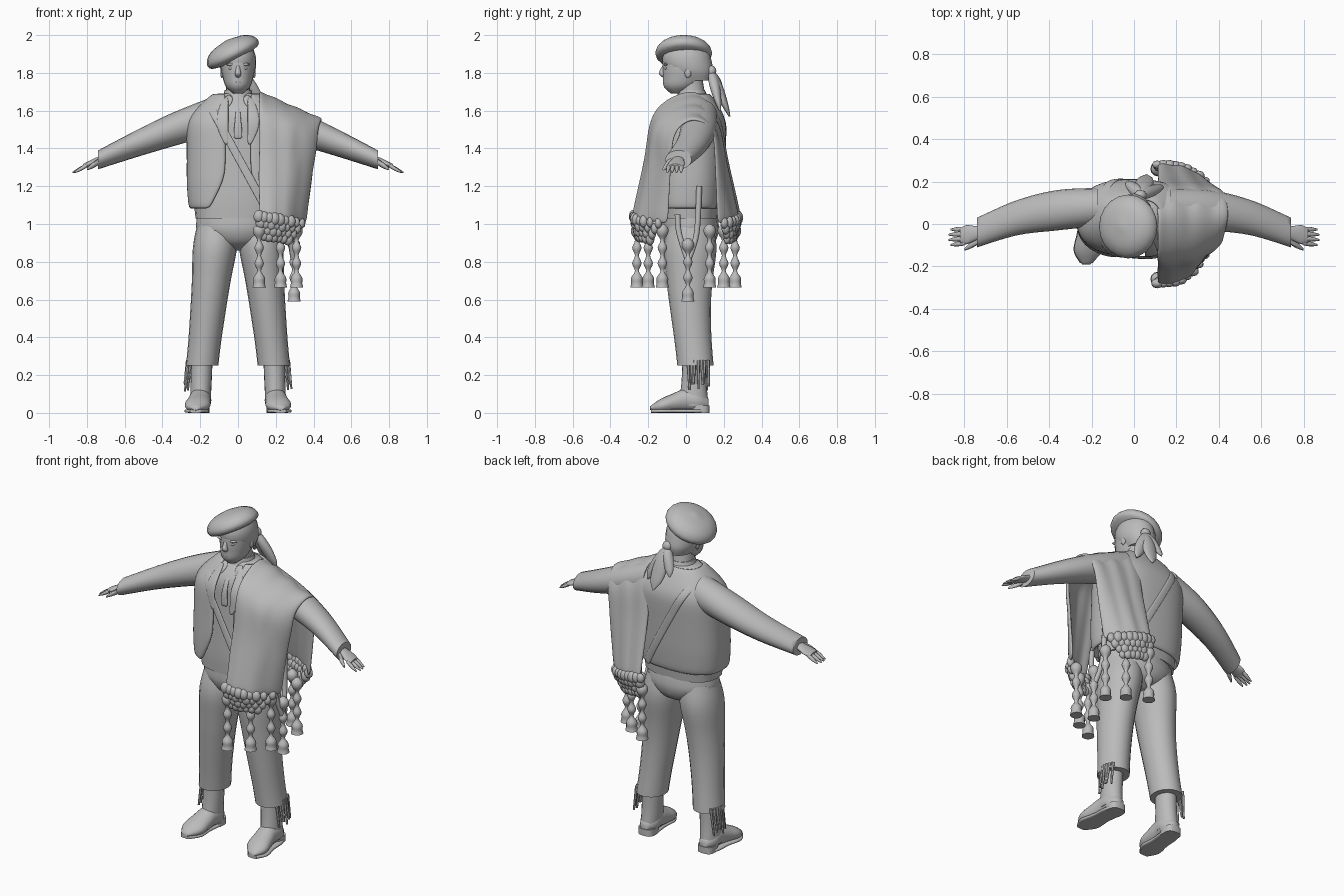
import bpy, bmesh, math, random
from mathutils import Vector

random.seed(4)
if "Cube" in bpy.data.objects:
    bpy.data.objects.remove(bpy.data.objects["Cube"])

clay = bpy.data.materials.new("plain_grey")
clay.use_nodes = True
GREY = (.5, .5, .5, 1)
clay.diffuse_color = GREY
for node in clay.node_tree.nodes:
    if node.type == "BSDF_PRINCIPLED":
        node.inputs["Base Color"].default_value = GREY


def finish(name, bm):
    """Turn a bmesh into a smooth grey object."""
    bmesh.ops.recalc_face_normals(bm, faces=bm.faces)
    mesh = bpy.data.meshes.new(name)
    bm.to_mesh(mesh)
    bm.free()
    mesh.materials.append(clay)
    mesh.shade_smooth()
    mesh.set_sharp_from_angle(angle=1)
    obj = bpy.data.objects.new(name, mesh)
    bpy.context.collection.objects.link(obj)
    return obj


def lerp(start, end, t):
    return start + (end - start) * t


def curve(values, t):
    """Smooth curve through evenly spaced numbers or vectors."""
    last = len(values) - 1
    i = max(min(int(t * last), last - 1), 0)
    f = t * last - i
    a, b, c, d = [values[min(max(i + k, 0), last)] for k in (-1, 0, 1, 2)]
    return b + ((c - a) * f + (2 * a - 5 * b + 4 * c - d) * f * f + (3 * b - a - 3 * c + d) * f ** 3) / 2


def rounded(angle, width, depth, power):
    """Point on a rounded-square outline; angle zero is the front."""
    s, c = math.sin(angle), math.cos(angle)
    return (width * math.copysign(abs(s) ** (2 / power), s),
            -depth * math.copysign(abs(c) ** (2 / power), c))


def skin(bm, rows, closed=False):
    grid = [[bm.verts.new(point) for point in row] for row in rows]
    for low, high in zip(grid, grid[1:]):
        for i in range(len(low) - (not closed)):
            j = (i + 1) % len(low)
            bm.faces.new((low[i], low[j], high[j], high[i]))
    return grid


def tube(name, path, widths, depths=None, ratio=1, axis="z", flip=1, rings=20, sides=20, power=2):
    """Capped oval tube whose cross-sections stay square to one axis."""
    path = [Vector((x * flip, y, z)) for x, y, z in path]
    u, v = {"x": (1, 2), "y": (0, 2), "z": (0, 1)}[axis]
    rows = []
    for r in range(rings + 1):
        t = r / rings
        width, depth = curve(widths, t), curve(depths or widths, t) * ratio
        row = []
        for i in range(sides):
            point = curve(path, t)
            across, along = rounded(math.tau * i / sides, width, depth, power)
            point[u] += across
            point[v] += along
            row.append(point)
        rows.append(row)
    bm = bmesh.new()
    grid = skin(bm, rows, closed=True)
    bm.faces.new(grid[0])
    bm.faces.new(grid[-1])
    return finish(name, bm)


def sheet(name, rows, thick=.012):
    """Cloth panel from rows of points."""
    bm = bmesh.new()
    skin(bm, rows)
    obj = finish(name, bm)
    solid = obj.modifiers.new("thickness", "SOLIDIFY")
    solid.thickness, solid.offset = thick, 0
    smooth = obj.modifiers.new("smooth", "SUBSURF")
    smooth.levels = smooth.render_levels = 2


def blobs(name, items):
    """Several ellipsoids, each a centre and radii, in one object."""
    bm = bmesh.new()
    for centre, radii in items:
        for vert in bmesh.ops.create_icosphere(bm, subdivisions=2, radius=1)["verts"]:
            vert.co = [c + k * r for c, k, r in zip(centre, vert.co, radii)]
    finish(name, bm)


# Torso rule: half widths from waist to neck, constant depth ratio
WAIST, NECK, FLAT, SQUARE = 1.08, 1.69, .65, 2.5
TORSO = (.25, .26, .26, .26, .25, .12)


def section(z):
    t = min(max((z - WAIST) / (NECK - WAIST), 0), 1)
    width = curve(TORSO, t)
    return width, width * FLAT, lerp(.01, .04, t)


def hug(x, z, off=.015, side=-1):
    """Point just above the torso surface; side -1 is the front."""
    width, depth, middle = section(z)
    k = min(abs(x) / width, .98)
    return x, middle + side * (depth * (1 - k ** SQUARE) ** (1 / SQUARE) + off), z


# Shirt body and open jacket
tube("shirt", [(0, .02, 1.03), (0, .04, NECK)], [w * .9 for w in TORSO], ratio=FLAT, power=SQUARE)
rows = []
for r in range(10):
    z = lerp(WAIST, NECK, r / 9)
    width, depth, middle = section(z)
    edge = .065 + max(0, 1.25 - z) / 2
    start = math.asin((edge / width) ** (SQUARE / 2))
    row = []
    for i in range(31):
        x, y = rounded(lerp(start, math.tau - start, i / 30), width, depth, SQUARE)
        row.append((x, y + middle, z))
    rows.append(row)
sheet("jacket", rows, .025)

# Diagonal strap and necktie
for side, label in ((-1, "front_strap"), (1, "back_strap")):
    rows = []
    for i in range(13):
        x, z = lerp(-.15, .15, i / 12), lerp(1.63, WAIST, i / 12)
        rows.append([hug(x + k * .02, z + k * .01, .01, side) for k in (-1, 0, 1)])
    sheet(label, rows)
sheet("tie", [[hug(k * curve((.02, .012, .02, .025), i / 6), lerp(1.67, 1.45, i / 6), -.008)
               for k in (-1, 0, 1)] for i in range(7)])

# Neck and head
tube("neck", [(0, .04, 1.6), (0, .02, 1.78)], (.085, .065, .06), ratio=1.1)
tube("shirt_collar", [(0, .04, 1.62), (0, .03, 1.71)], (.12, .085, .07))
tube("head", [(0, -.045, NECK), (0, -.012, 1.78), (0, 0, 1.87), (0, 0, 1.96)],
     (.025, .066, .082, .089, .09, .08, .03), ratio=1.35)
tube("nose", [(0, -.11, 1.85), (0, -.127, 1.805), (0, -.115, 1.775)], (.008, .012, .018, .008), sides=10)
face = [((0, -.112, 1.753), (.028, .01, .006)), ((0, -.108, 1.742), (.024, .01, .007)),
        ((0, -.082, 1.712), (.026, .016, .016))]
for s in (-1, 1):
    face += [((s * .036, -.105, 1.825), (.016, .01, .008)),
             ((s * .038, -.107, 1.845), (.028, .012, .007)),
             ((s * .085, .01, 1.8), (.009, .018, .028))]
blobs("facial_features", face)

# Head scarf with knotted tails
tube("head_scarf", [(0, .04, 1.76), (0, .008, 1.85), (0, 0, 1.93)], (.068, .093, .095, .08), ratio=1.35)
KNOT = (.03, .135, 1.81)
blobs("scarf_knot", [(KNOT, (.03, .026, .03))])
for tip, width in (((.13, .18, 1.6), .038), ((.06, .23, 1.57), .045), ((-.03, .2, 1.66), .03)):
    tube("scarf_tail", [KNOT, tip], [width * k for k in (.4, .8, 1, .8, .1)], (.015, .028, .02, .005))

# Tilted beret
beret = tube("beret", [(0, 0, -.045), (0, 0, .07)], (.08, .135, .15, .145, .125, .085, .01))
beret.location = (-.03, -.012, 1.91)
beret.rotation_euler.y = -.47

# Hips
tube("trouser_hips", [(0, .03, .86), (0, .02, 1.06)],
     (.04, .15, .215, .22, .21), (.05, .12, .148, .148, .14))

for s, side in ((-1, "right_"), (1, "left_")):
    # Sleeve and hand
    tube(side + "sleeve", [(.17, .08, 1.56), (.36, .065, 1.495), (.55, .03, 1.42), (.74, -.04, 1.34)],
         (.09, .095, .083, .07), (.1, .088, .07, .05), axis="x", flip=s)
    tube(side + "palm", [(.72, -.04, 1.345), (.82, -.055, 1.305)],
         (.03, .035, .045, .035), (.022, .013), axis="x", flip=s)
    for i in range(4):
        y = -.09 + i * .022
        tube(side + "finger", [(.8, y, 1.31), (.88 - abs(i - 1.5) / 100, y * 1.1, 1.273)],
             (.011, .011, .004), axis="x", flip=s, rings=8, sides=8)
    tube(side + "thumb", [(.73, -.075, 1.335), (.8, -.12, 1.29)], (.018, .016, .006),
         axis="x", flip=s, rings=8, sides=8)

    # Lapel and shirt collar point
    sheet(side + "lapel", [[hug(s * (.05 + k * curve((.03, .06, .06, .02), i / 6)),
                                lerp(1.67, 1.42, i / 6), .012) for k in (0, .5, 1)] for i in range(7)])
    sheet(side + "collar_point", [[hug(s * .01, 1.68, .005), hug(s * .07, NECK, .005)],
                                  [hug(s * .05, 1.6, .005), hug(s * .08, 1.64, .005)]])

    # Trouser leg with outer fringe
    tube(side + "trouser_leg", [(.108, .025, 1), (.15, .02, .62), (.19, .05, .25)],
         (.108, .117, .103, .094, .087, .086), (.115, .14, .122, .107, .098, .096), flip=s)
    for i in range(7):
        y, low = .01 + i * .018, random.uniform(.11, .16)
        x = .268 - .002 * (i - 3) ** 2
        tube(side + "trouser_fringe", [(x, y, .28), (x + .015, y + random.uniform(-.01, .01), low)],
             (.009, .006), flip=s, rings=4, sides=6)

    # Boot
    tube(side + "boot_shaft", [(.19, .045, .3), (.2, .04, .04)], (.056, .056, .054),
         (.064, .066, .08), flip=s)
    tube(side + "boot_foot", [(.2, .12, .05), (.2, .02, .07), (.21, -.08, .05), (.225, -.19, .025)],
         (.025, .056, .057, .063, .065, .02), (.025, .06, .062, .052, .038, .01), axis="y", flip=s)
    tube(side + "boot_sole", [(.2, .12, .01), (.225, -.185, .01)],
         (.03, .055, .055, .065, .03), (.01,), axis="y", flip=s, power=4)
    tube(side + "boot_heel", [(.2, .075, 0), (.2, .075, .04)], (.05,), flip=s, power=3)


def draped(half, top, middle):
    """Path from front hem over the shoulder to the back hem."""
    front = [Vector((x, middle - y, z)) for x, y, z in half]
    back = [Vector((x, middle + y, z)) for x, y, z in reversed(half)]
    return front + [Vector(top)] + back


# Blanket over the left shoulder
inner = draped([(.11, .28, 1.04), (.11, .21, 1.35), (.11, .16, 1.6)], (.11, .03, 1.7), 0)
outer = draped([(.36, .13, 1), (.4, .12, 1.3), (.425, .1, 1.48)], (.445, .04, 1.55), .04)


def blanket(t, across):
    """Point on the blanket, bulging round the body toward its outer edge."""
    a, b = curve(inner, t), curve(outer, t)
    return Vector((lerp(a.x, b.x, across), lerp(a.y, b.y, across ** 3), lerp(a.z, b.z, across)))


rows = []
for r in range(19):
    row = []
    for i in range(10):
        ripple = .005 * math.sin(i * 2 + r / 3)
        row.append(blanket(r / 18, i / 9) + Vector((random.uniform(-.004, .004), ripple, ripple)))
    rows.append(row)
sheet("shoulder_blanket", rows, .02)


def tassel(x, y, top):
    tube("tassel", [(x, y, top), (x, y, top - .335)],
         (.01, .03, .03, .01, .025, .01, .025, .01, .03, .03, .035), rings=30, sides=12)


# Lumpy knotted fringe and tassels under both hems
for end, label in ((0, "front_fringe"), (1, "back_fringe")):
    knots = []
    for level in range(4):
        for i in range(9 - level):
            centre = blanket(end, (i + level / 2) / 9) * (1 - .03 * level)
            size = random.uniform(.022, .03)
            knots.append((centre, (size, size * .8, size * 1.2)))
    blobs(label, knots)
    for x, y in ((.112, .26), (.225, .2), (.31, .125)):
        tassel(x, lerp(-y, y, end), 1)

# Hanging cords and tassel at the left hip
tassel(.297, .01, .925)
for y, top in ((-.045, 1.05), (.07, 1.2)):
    tube("hip_cord", [(.265, y, top), (.275, y * .8, .95), (.295, .01, .8)], (.015,), sides=8)
